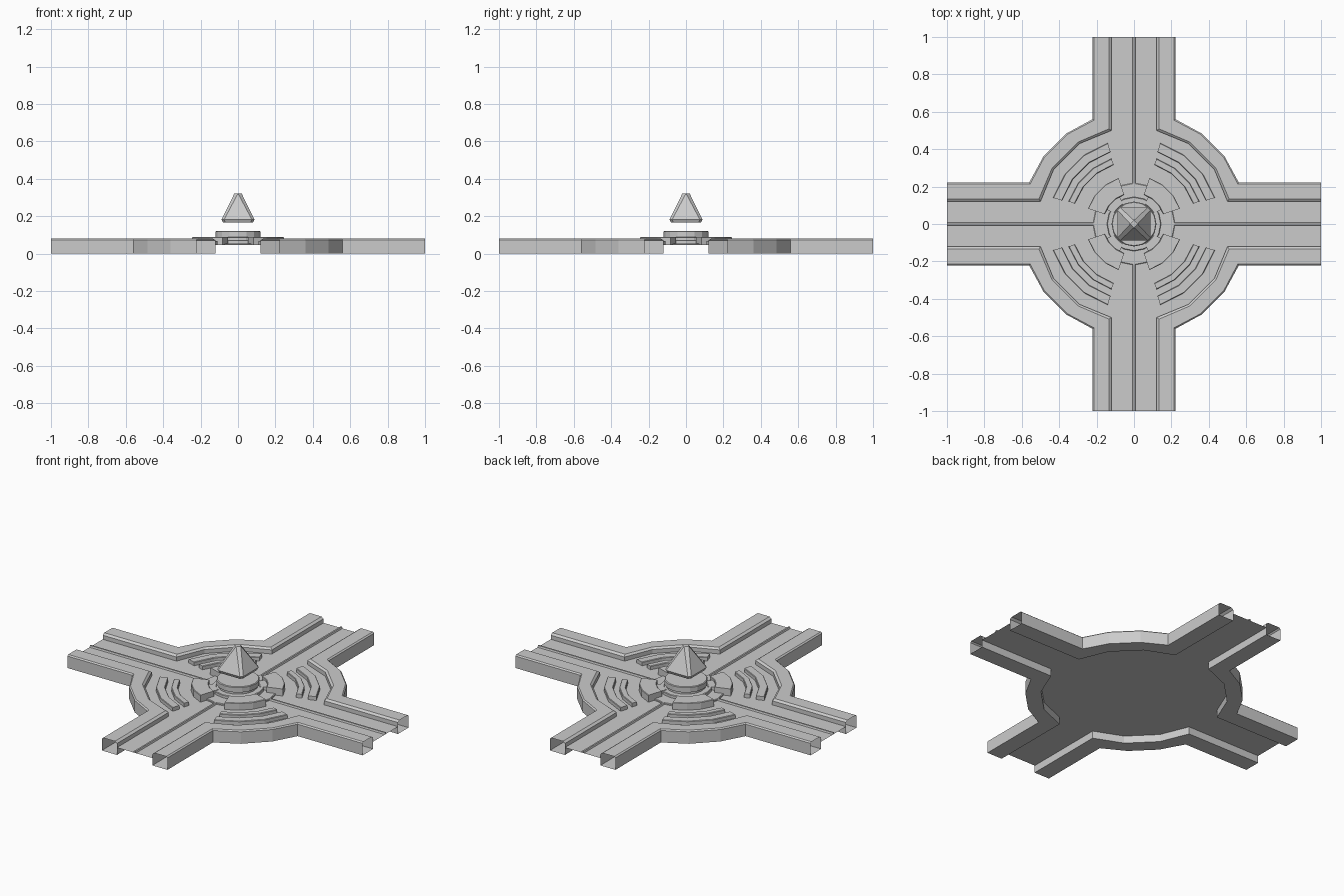
import bpy
from math import cos, sin, pi, radians

if "Cube" in bpy.data.objects:
    bpy.data.objects.remove(bpy.data.objects["Cube"])

FLOOR = 0.045


def make(name, verts, faces):
    me = bpy.data.meshes.new(name)
    me.from_pydata(verts, [], faces)
    me.update()
    ob = bpy.data.objects.new(name, me)
    bpy.context.collection.objects.link(ob)
    return ob


def turn(p, k):
    """Rotate a point by k quarter turns about z."""
    x, y = p[0], p[1]
    for _ in range(k):
        x, y = -y, x
    return (x, y) + tuple(p[2:])


def stack(name, rings, bottom=True):
    """Loft a list of equal-length rings (counter-clockwise, bottom to top)."""
    n = len(rings[0])
    verts = [v for r in rings for v in r]
    faces = []
    for j in range(len(rings) - 1):
        for i in range(n):
            a, b = j * n + i, j * n + (i + 1) % n
            faces.append((a, b, b + n, a + n))
    faces.append(tuple(range((len(rings) - 1) * n, len(rings) * n)))
    if bottom:
        faces.append(tuple(reversed(range(n))))
    return make(name, verts, faces)


def circle(r, z, n=16):
    return [(r * cos(2 * pi * i / n), r * sin(2 * pi * i / n), z) for i in range(n)]


def square(h, c, z):
    """Square of half width h with corners cut by c."""
    return [turn(p, k) for k in range(4) for p in ((h, -h + c, z), (h, h - c, z))]


def arc_block(name, r0, r1, a0, a1, top, bev, k):
    """Chamfered curved block in quadrant k, made of straight cells."""
    steps = 3
    prof = [(r1, FLOOR), (r1, top - bev), (r1 - bev, top),
            (r0 + bev, top), (r0, top - bev), (r0, FLOOR)]
    n = len(prof)
    verts, faces = [], []
    for i in range(steps + 1):
        a = radians(a0 + (a1 - a0) * i / steps)
        verts += [turn((r * cos(a), r * sin(a), z), k) for r, z in prof]
    for i in range(steps):
        for j in range(n - 1):
            a = i * n + j
            faces.append((a, a + n, a + n + 1, a + 1))
    faces.append(tuple(range(n)))
    faces.append(tuple(reversed(range(steps * n, steps * n + n))))
    return make(name, verts, faces)


# kerb outlines for one quadrant
outer = [(1, .222), (.56, .222), (.485, .36), (.36, .485), (.222, .56), (.222, 1)]
inner = [(1, .12), (.50, .12), (.43, .29), (.29, .43), (.12, .50), (.12, 1)]
kerb_profile = [(0, 0), (0, .073), (.08, .08), (.86, .08), (1, .07), (1, 0)]

for k in range(4):
    # raised kerb: closed hollow section with open ends
    n = len(kerb_profile)
    verts, faces = [], []
    for o, i in zip(outer, inner):
        for t, z in kerb_profile:
            verts.append(turn((o[0] + (i[0] - o[0]) * t,
                               o[1] + (i[1] - o[1]) * t, z), k))
    for p in range(len(outer) - 1):
        for q in range(n):
            a, b = p * n + q, p * n + (q + 1) % n
            faces.append((a, a + n, b + n, b))
    make("kerb_%d" % k, verts, faces)

    # ridge along the middle of each arm
    w = .008
    sec = [(w, FLOOR), (w * .6, FLOOR + .01), (-w * .6, FLOOR + .01), (-w, FLOOR)]
    verts = [turn((x, y, z), k) for x in (.2, 1) for y, z in sec]
    make("lane_ridge_%d" % k, verts,
         [(a + 4, a + 5, a + 1, a) for a in range(3)] + [(4, 7, 6, 5), (0, 1, 2, 3)])

    # curved raised strips and central sector plates
    arc_block("outer_strip_%d" % k, .405, .455, 18, 72, .068, .003, k)
    arc_block("inner_strip_%d" % k, .335, .37, 19, 71, .068, .003, k)
    arc_block("sector_plate_%d" % k, .165, .26, 18.5, 71.5, .088, .003, k)
    arc_block("sector_tooth_%d" % k, .12, .168, 28, 62, .075, .003, k)

# road floor sheet
floor = [turn((x, y, FLOOR), k) for k in range(4) for x, y in inner]
make("road_floor", floor, [tuple(range(len(floor)))])

# central base and pedestal
stack("base_disc", [circle(.22, FLOOR), circle(.22, .052), circle(.217, .055)], False)
stack("pedestal_foot", [circle(.145, .055), circle(.145, .07), circle(.142, .073)], False)
stack("pedestal", [circle(.11, .073), circle(.11, .085), circle(.12, .088),
                   circle(.12, .117), circle(.116, .121)], False)

# floating spire: cut-corner base rising to a small diamond top
stack("spire", [square(.08, .012, .165), square(.088, .014, .182),
                square(.02, .019, .32)])
